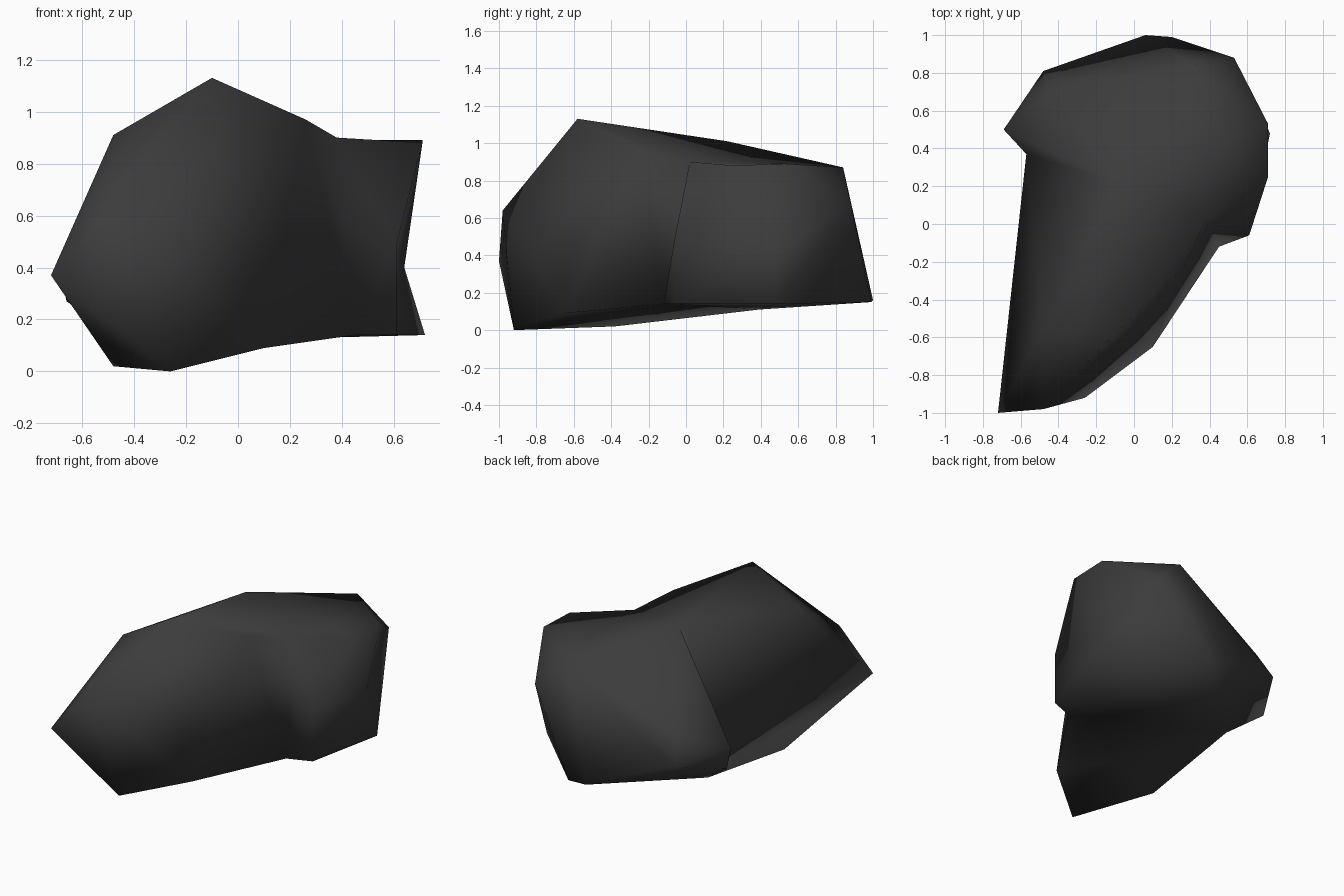
import bpy
import bmesh

default_cube = bpy.data.objects.get("Cube")
if default_cube:
    bpy.data.objects.remove(default_cube, do_unlink=True)

# One dark stone colour
stone = bpy.data.materials.new("dark_grey_stone")
stone.use_nodes = True
stone_colour = (.045, .045, .045, 1)
stone.diffuse_color = stone_colour
shader = stone.node_tree.nodes["Principled BSDF"]
shader.inputs["Base Color"].default_value = stone_colour
shader.inputs["Roughness"].default_value = .9


def remove_patch(bm, corners):
    """Delete the facets that only touch the given corners."""
    keys = {tuple(round(c, 2) for c in corner) for corner in corners}
    patch = [f for f in bm.faces
             if all(tuple(round(c, 2) for c in v.co) in keys for v in f.verts)]
    bmesh.ops.delete(bm, geom=patch, context="FACES")


def dent(bm, corners, hollow):
    """Replace a patch of facets with a fan to a hollow point."""
    remove_patch(bm, corners)
    rim = [e for e in bm.edges if e.is_boundary]
    if rim:
        centre = bm.verts.new(hollow)
        for edge in rim:
            bm.faces.new((*edge.verts, centre))


def make_chunk(corners, dents, joint):
    """Mesh wrapped around corner points, dented, and left open at the joint."""
    bm = bmesh.new()
    for corner in corners:
        bm.verts.new(corner)
    bmesh.ops.convex_hull(bm, input=bm.verts[:])
    loose = [v for v in bm.verts if not v.link_faces]
    bmesh.ops.delete(bm, geom=loose, context="VERTS")
    for patch_corners, hollow in dents:
        dent(bm, patch_corners, hollow)
    remove_patch(bm, joint)
    mesh = bpy.data.meshes.new("chunk")
    bm.to_mesh(mesh)
    bm.free()
    return mesh


# Corners along the valley where the two chunks meet
valley_crest = [(-.09, .22, 1.01), (.38, .02, .9)]
valley_foot = [(.45, -.12, .14), (-.44, .39, .11)]
valley_notch = [(-.57, .37, .4)]
valley = valley_crest + valley_foot + valley_notch

# Front chunk: tall ridge, nose and tapering underside
ridge = [(-.1, -.58, 1.13), (-.48, -.56, .91), (.26, -.24, .97)]
nose = [(-.72, -1, .37), (-.48, -.98, .64)]
underside = [(-.26, -.92, 0), (-.48, -.38, .02), (.1, -.65, .09)]
front_chunk = make_chunk(ridge + nose + underside + valley,
                         [(underside + valley_foot, (-.1, -.3, .08))], valley)

# Back chunk: lower shoulder with a hollow top and a pinched side
side_top = [(.71, .53, .89), (.71, .25, .88)]
shoulder = [(.32, .84, .87)]
side_wall = [(.72, .48, .14), (.61, -.06, .49), (.61, -.06, .14)]
rear_corner = [(.53, .88, .68)]
rear_foot = [(.2, .99, .15), (.06, 1, .16)]
spur = [(-.69, .5, .42), (-.66, .5, .27), (-.48, .81, .35), (-.42, .72, .53)]
back_chunk = make_chunk(
    side_top + shoulder + side_wall + rear_corner + rear_foot + spur + valley,
    [(side_top + shoulder + valley_crest, (.42, .4, .89)),
     (side_top + side_wall + rear_corner, (.64, .47, .4))], valley)

# Weld the chunks into a single stone with soft shading
bm = bmesh.new()
for chunk in (front_chunk, back_chunk):
    bm.from_mesh(chunk)
    bpy.data.meshes.remove(chunk)
bmesh.ops.remove_doubles(bm, verts=bm.verts[:], dist=.005)
bmesh.ops.holes_fill(bm, edges=[e for e in bm.edges if e.is_boundary], sides=0)
bmesh.ops.triangulate(bm, faces=bm.faces[:])
bmesh.ops.recalc_face_normals(bm, faces=bm.faces[:])
for face in bm.faces:
    face.smooth = True
rock_mesh = bpy.data.meshes.new("rock")
bm.to_mesh(rock_mesh)
bm.free()
rock_mesh.materials.append(stone)
rock = bpy.data.objects.new("rock", rock_mesh)
bpy.context.collection.objects.link(rock)
